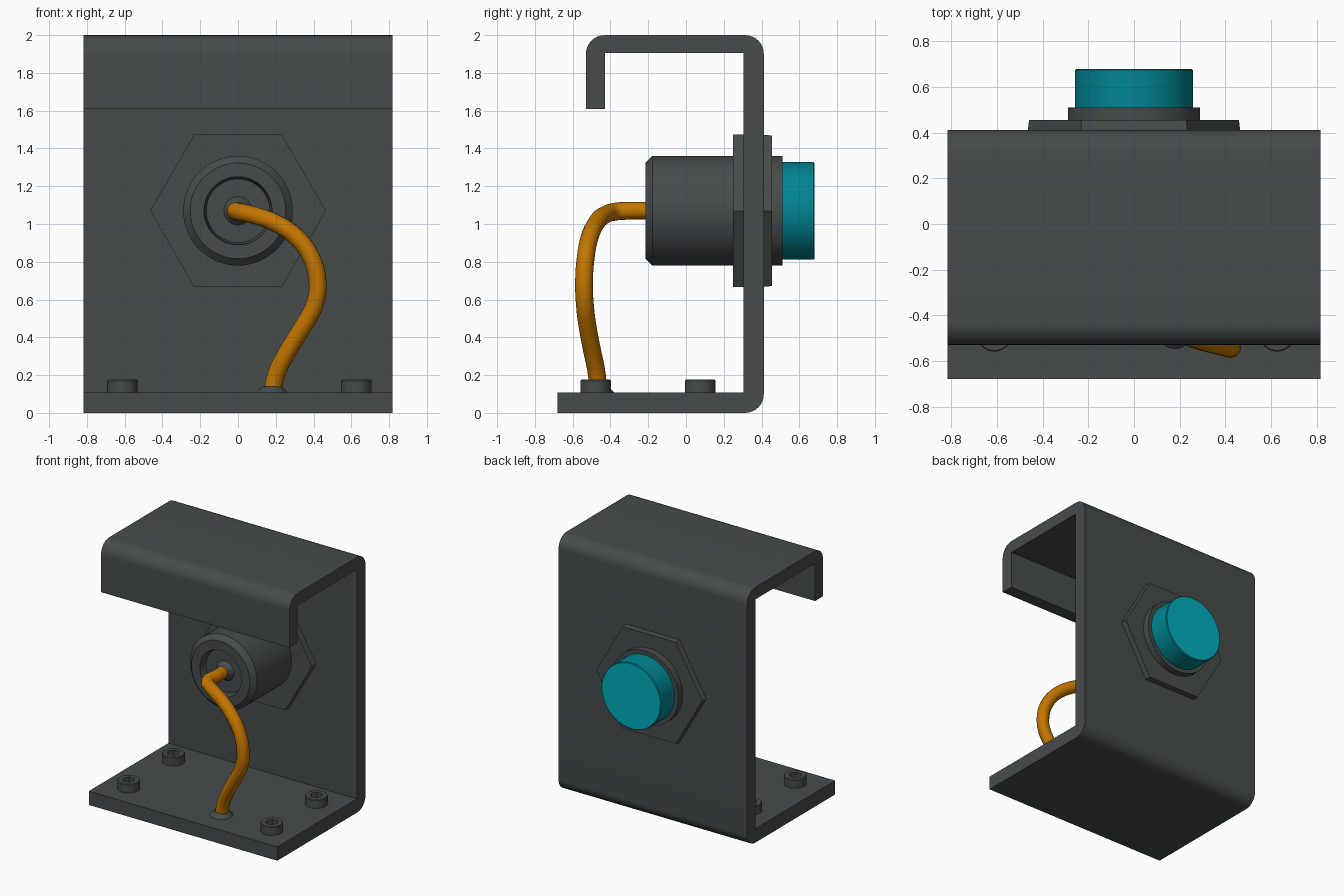
import bpy, bmesh, math
from mathutils import Vector

if "Cube" in bpy.data.objects:
    bpy.data.objects.remove(bpy.data.objects["Cube"])


def material(name, rgb):
    m = bpy.data.materials.new(name)
    m.diffuse_color = (*rgb, 1)
    m.use_nodes = True
    m.node_tree.nodes["Principled BSDF"].inputs["Base Color"].default_value = m.diffuse_color
    return m


GREY = material("dark grey metal", (0.062, 0.072, 0.071))
TEAL = material("teal plastic", (0.0, 0.235, 0.285))
BRIGHT = material("bright teal", (0.0, 0.42, 0.50))
ORANGE = material("orange cable", (0.55, 0.178, 0.0))


def finish(bm, name, mat):
    bmesh.ops.recalc_face_normals(bm, faces=bm.faces)
    for f in bm.faces:
        f.smooth = True
    for e in bm.edges:
        e.smooth = e.calc_face_angle(0) < math.radians(30)
    me = bpy.data.meshes.new(name)
    bm.to_mesh(me)
    bm.free()
    me.materials.append(mat)
    ob = bpy.data.objects.new(name, me)
    bpy.context.collection.objects.link(ob)
    return ob


def lathe(name, profile, centre, mat, axis="z", n=48, hex_rings=()):
    """Spin (radius, height) rings about an axis; hex_rings become hexagonal."""
    bm = bmesh.new()
    rings = []
    for k, (r, h) in enumerate(profile):
        ring = []
        for i in range(n):
            a = 2 * math.pi * i / n
            q = r
            if k in hex_rings:
                q *= math.cos(math.pi / 6) / math.cos(a % (math.pi / 3) - math.pi / 6)
            u, v = q * math.cos(a), q * math.sin(a)
            p = Vector((u, v, h) if axis == "z" else (u, h, v))
            ring.append(bm.verts.new(p + Vector(centre)))
        rings.append(ring)
    for a, b in zip(rings, rings[1:]):
        for i in range(n):
            j = (i + 1) % n
            bm.faces.new((a[i], a[j], b[j], b[i]))
    bm.faces.new(rings[0])
    bm.faces.new(rings[-1])
    return finish(bm, name, mat)


def arc(cy, cz, r, start, n=8):
    return [(cy + r * math.cos(math.radians(start + 90 * i / n)),
             cz + r * math.sin(math.radians(start + 90 * i / n))) for i in range(n + 1)]


# Bent sheet bracket: base, back wall, top and front lip
R = 0.1
section = ([(-0.68, 0)] + arc(0.412 - R, R, R, -90) + arc(0.412 - R, 2 - R, R, 0)
           + arc(-0.53 + R, 2 - R, R, 90)
           + [(-0.53, 1.61), (-0.43, 1.61), (-0.43, 1.905), (0.305, 1.905),
              (0.305, 0.108), (-0.68, 0.108)])
bm = bmesh.new()
face = bm.faces.new([bm.verts.new((-0.817, y, z)) for y, z in section])
geo = bmesh.ops.extrude_face_region(bm, geom=[face])["geom"]
bmesh.ops.translate(bm, vec=(1.634, 0, 0),
                    verts=[g for g in geo if isinstance(g, bmesh.types.BMVert)])
finish(bm, "bracket", GREY)

# Button housing with recessed cable end
C = (0, 0, 1.07)
lathe("button_housing",
      [(0.046, -0.195), (0.075, -0.155), (0.168, -0.155), (0.18, -0.2), (0.18, -0.215),
       (0.253, -0.215), (0.29, -0.178), (0.29, 0.31)], C, GREY, "y", 64)

# Hexagonal nuts on both sides of the wall, collar and cap
lathe("inner_nut", [(0.465, 0.25), (0.465, 0.306)], C, GREY, "y", 6)
lathe("outer_nut", [(0.465, 0.409), (0.46, 0.455)], C, GREY, "y", 6)
lathe("button_collar", [(0.29, 0.4), (0.29, 0.51)], C, GREY, "y", 64)
cap = lathe("button_cap", [(0.259, 0.5), (0.259, 0.674), (0.253, 0.68)], C, TEAL, "y", 64)
cap.data.materials.append(BRIGHT)
for f in cap.data.polygons:  # bright end face
    f.material_index = int(f.normal.y > 0.9)

# Socket-head screws in the base
for x in (-0.612, 0.627):
    for y in (-0.478, 0.075):
        lathe("base_screw",
              [(0.081, 0.1), (0.081, 0.17), (0.076, 0.176), (0.046, 0.176), (0.046, 0.135)],
              (x, y, 0), GREY, "z", 30, hex_rings=(3, 4))

# Grommet where the cable enters the base
lathe("cable_grommet", [(0.083, 0.1), (0.083, 0.108), (0.052, 0.14)],
      (0.18, -0.463, 0), GREY, "z", 32)

# Cable
path = [(0, -0.16, 1.07), (0, -0.27, 1.07), (-0.005, -0.37, 1.066), (0.09, -0.435, 1.045),
        (0.2, -0.475, 1.005), (0.31, -0.51, 0.93), (0.385, -0.53, 0.83), (0.422, -0.54, 0.69),
        (0.405, -0.535, 0.57), (0.34, -0.52, 0.45), (0.26, -0.495, 0.32),
        (0.205, -0.473, 0.21), (0.18, -0.463, 0.1)]
cu = bpy.data.curves.new("cable", "CURVE")
cu.dimensions = "3D"
cu.bevel_depth = 0.047
cu.bevel_resolution = 4
cu.use_fill_caps = True
sp = cu.splines.new("BEZIER")
sp.resolution_u = 4
sp.bezier_points.add(len(path) - 1)
for bp, p in zip(sp.bezier_points, path):
    bp.co = p
    bp.handle_left_type = bp.handle_right_type = "AUTO"
cu.materials.append(ORANGE)
cable = bpy.data.objects.new("cable", cu)
bpy.context.collection.objects.link(cable)
bpy.context.view_layer.objects.active = cable
cable.select_set(True)
bpy.ops.object.convert(target="MESH")
bpy.ops.object.shade_smooth_by_angle(angle=math.radians(40))
